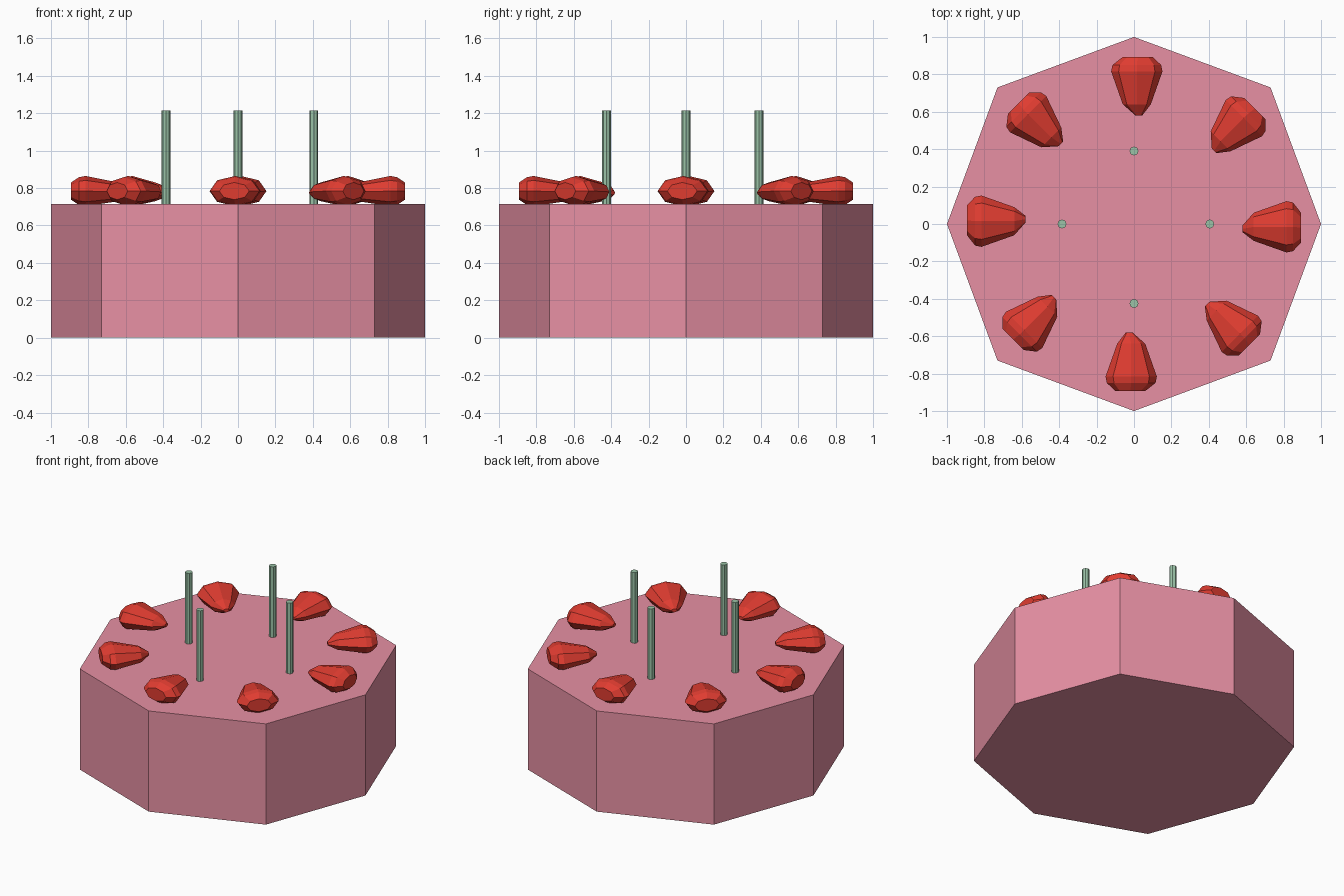
import bpy, bmesh, math
from mathutils import Matrix

if "Cube" in bpy.data.objects:
    bpy.data.objects.remove(bpy.data.objects["Cube"])


def material(name, rgb):
    m = bpy.data.materials.new(name)
    m.diffuse_color = (*rgb, 1)
    m.use_nodes = True
    m.node_tree.nodes["Principled BSDF"].inputs["Base Color"].default_value = m.diffuse_color
    return m


def make(name, bm, mat):
    bmesh.ops.recalc_face_normals(bm, faces=bm.faces)
    me = bpy.data.meshes.new(name)
    bm.to_mesh(me)
    bm.free()
    me.materials.append(mat)
    ob = bpy.data.objects.new(name, me)
    bpy.context.collection.objects.link(ob)
    return ob


def loft(bm, rings):
    """Skin a list of equal-length point rings and cap both ends."""
    loops = [[bm.verts.new(p) for p in r] for r in rings]
    n = len(loops[0])
    for a, b in zip(loops, loops[1:]):
        for i in range(n):
            j = (i + 1) % n
            bm.faces.new((a[i], a[j], b[j], b[i]))
    bm.faces.new(loops[0])
    bm.faces.new(loops[-1])


pink = material("icing_pink", (0.80, 0.28, 0.37))
red = material("berry_red", (0.74, 0.045, 0.03))
green = material("candle_green", (0.33, 0.55, 0.39))
TOP = 0.714

# Eight-sided cake body
outline = []
for i in range(8):
    a, r = i * math.pi / 4, (1.0 if i % 2 == 0 else 0.73 * math.sqrt(2))
    outline.append((r * math.cos(a), r * math.sin(a)))
bm = bmesh.new()
loft(bm, [[(x, y, z) for x, y in outline] for z in (0, TOP)])
make("cake_body", bm, pink)

# Strawberries lying flat, tips towards the centre
# (distance from cake centre, sideways shift, half width, half height, height of axis)
PROFILE = [(0.580, -0.026, 0.018, 0.012, 0.775),
           (0.640, -0.015, 0.075, 0.050, 0.780),
           (0.815, -0.015, 0.137, 0.081, 0.784),
           (0.850, -0.015, 0.130, 0.074, 0.784),
           (0.893, -0.020, 0.080, 0.046, 0.784)]
for k in range(8):
    bm = bmesh.new()
    rings = []
    for r, s, w, h, z in PROFILE:
        rings.append([(r, s + w * math.cos(i * math.pi / 4),
                       z + h * math.sin(i * math.pi / 4)) for i in range(8)])
    loft(bm, rings)
    bm.transform(Matrix.Rotation(k * math.pi / 4, 4, 'Z'))
    make(f"strawberry_{k + 1}", bm, red)

# Four thin candles
for k, (x, y) in enumerate([(0.405, 0), (0, 0.39), (-0.385, 0), (0, -0.425)]):
    bm = bmesh.new()
    loft(bm, [[(x + 0.024 * math.cos(i * math.pi / 4), y + 0.024 * math.sin(i * math.pi / 4), z)
               for i in range(8)] for z in (TOP - 0.01, 1.215)])
    make(f"candle_{k + 1}", bm, green)
